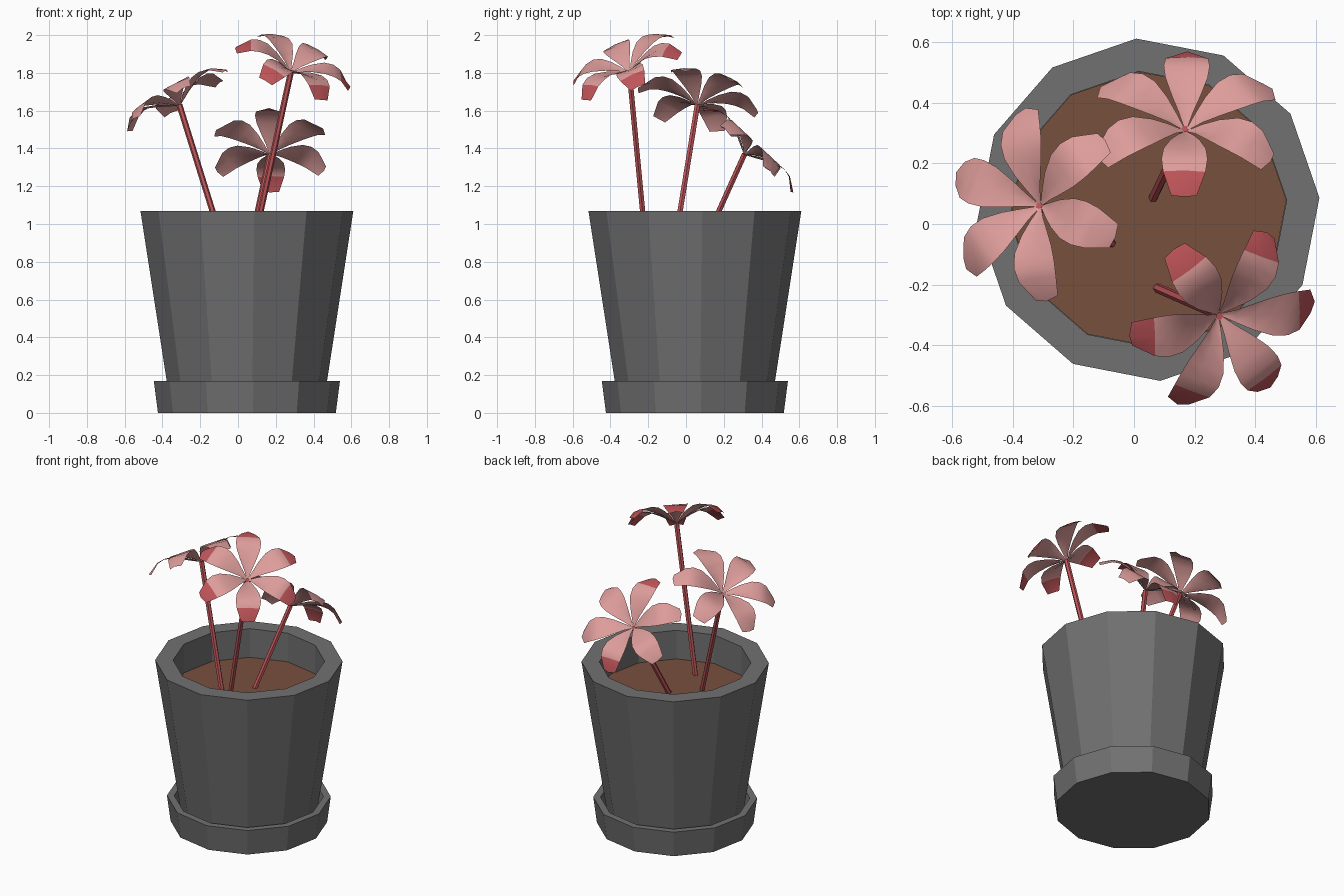
import bpy, bmesh, math
from mathutils import Vector

if "Cube" in bpy.data.objects:
    bpy.data.objects.remove(bpy.data.objects["Cube"])


def mat(name, col):
    m = bpy.data.materials.new(name)
    m.diffuse_color = (*col, 1)
    m.use_nodes = True
    m.node_tree.nodes["Principled BSDF"].inputs["Base Color"].default_value = m.diffuse_color
    return m


GREY = mat("pot grey", (0.165, 0.165, 0.165))
SOIL = mat("soil brown", (0.185, 0.08, 0.048))
PINK = mat("petal pink", (0.72, 0.335, 0.325))
RED = mat("stem and tip red", (0.52, 0.09, 0.1))

CX = CY = 0.047          # pot axis
SIDES, TURN = 12, math.radians(4)


def finish(bm, name, mats, smooth=False):
    me = bpy.data.meshes.new(name)
    for f in bm.faces:
        f.smooth = smooth
    bm.to_mesh(me)
    bm.free()
    for m in mats:
        me.materials.append(m)
    ob = bpy.data.objects.new(name, me)
    bpy.context.collection.objects.link(ob)
    return ob


def lathe(name, profile, material):
    """Twelve-sided turned shape; ends of the profile are capped."""
    bm = bmesh.new()
    rings = []
    for r, z in profile:
        rings.append([bm.verts.new((CX + r * math.cos(TURN + i * math.tau / SIDES),
                                    CY + r * math.sin(TURN + i * math.tau / SIDES), z))
                      for i in range(SIDES)])
    for a, b in zip(rings, rings[1:]):
        for i in range(SIDES):
            j = (i + 1) % SIDES
            bm.faces.new((a[i], a[j], b[j], b[i]))
    bm.faces.new(rings[0][::-1])
    bm.faces.new(rings[-1])
    return finish(bm, name, [material])


def stem(name, a, b, r=0.016, n=6):
    a, b = Vector(a), Vector(b)
    q = Vector((0, 0, 1)).rotation_difference(b - a)
    bm = bmesh.new()
    rings = [[bm.verts.new(p + q @ Vector((r * math.cos(i * math.tau / n),
                                           r * math.sin(i * math.tau / n), 0)))
              for i in range(n)] for p in (a, b)]
    for i in range(n):
        j = (i + 1) % n
        bm.faces.new((rings[0][i], rings[0][j], rings[1][j], rings[1][i]))
    bm.faces.new(rings[0][::-1])
    bm.faces.new(rings[1])
    finish(bm, name, [RED])


# petal stations: distance from centre, height, half width, mid-rib drop
PETAL = [(0.008, 0.0, 0.005, 0.0), (0.05, 0.032, 0.024, 0.012), (0.10, 0.06, 0.048, 0.014),
         (0.16, 0.082, 0.07, 0.010), (0.21, 0.085, 0.076, 0.0), (0.255, 0.072, 0.070, -0.006),
         (0.315, 0.02, 0.042, -0.008)]


def flower(name, centre, normal, phase, red_tips):
    """Six curved petals around a tilted axis; chosen petals have red tips."""
    q = Vector((0, 0, 1)).rotation_difference(Vector(normal))
    c = Vector(centre)
    bm = bmesh.new()
    for k in range(6):
        a = math.radians(phase + 60 * k)
        out = Vector((math.cos(a), math.sin(a), 0))
        side = Vector((-out.y, out.x, 0))
        rows = []
        for r, h, w, drop in PETAL:
            rows.append([bm.verts.new(c + q @ (out * (r + (0.012 if s == 0 and r > 0.3 else 0))
                                               + side * (w * s)
                                               + Vector((0, 0, h - drop * (1 - abs(s))))))
                         for s in (-1, 0, 1)])
        for n, (lo, hi) in enumerate(zip(rows, rows[1:])):
            for s in (0, 1):
                f = bm.faces.new((lo[s], hi[s], hi[s + 1], lo[s + 1]))
                f.material_index = int(n == len(PETAL) - 2 and k in red_tips)
    finish(bm, name, [PINK, RED], smooth=True)


# saucer, pot and soil
lathe("saucer", [(0.472, 0), (0.494, 0.17), (0.45, 0.17), (0.435, 0.05)], GREY)
lathe("pot", [(0.407, 0.05), (0.565, 1.07), (0.457, 1.07), (0.457, 0.87)], GREY)
lathe("soil", [(0.456, 0.86), (0.456, 0.88)], SOIL)

# flowers: name, stem base, centre, facing direction, petal phase, red-tipped petals
for name, base, centre, normal, phase, red in [
        ("front", (0.075, -0.21, 0.86), (0.28, -0.30, 1.805), (0.42, -0.46, 1), 126, range(6)),
        ("left", (-0.07, -0.065, 0.86), (-0.31, 0.06, 1.63), (-0.56, 0.15, 1), 99, ()),
        ("back", (0.06, 0.08, 0.86), (0.17, 0.31, 1.37), (0.0, 0.68, 0.73), 89, (0, 3))]:
    stem(name + "_stem", base, centre)
    flower(name + "_flower", centre, normal, phase, red)
